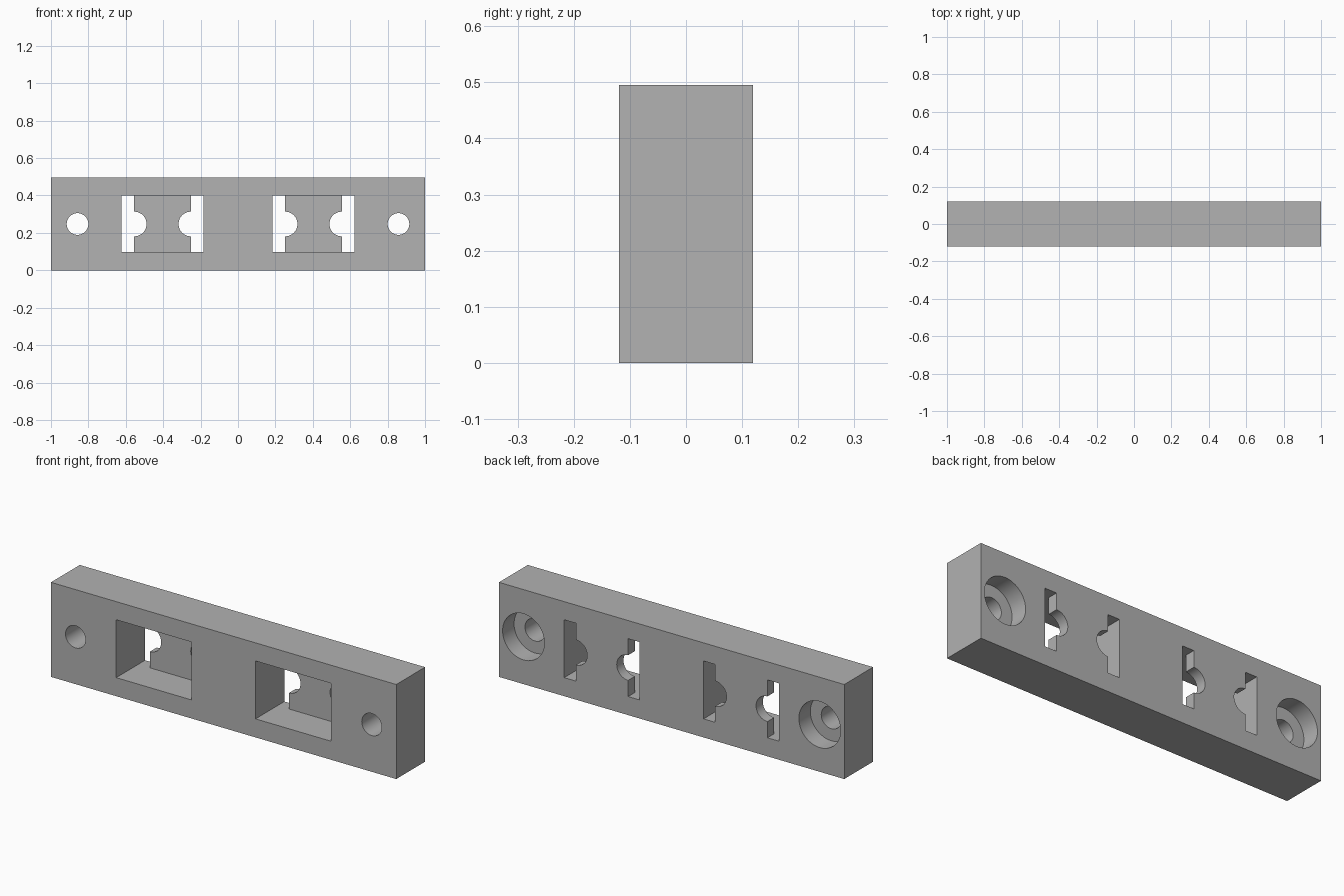
import bpy
import bmesh
from math import cos, sin, pi

if "Cube" in bpy.data.objects:
    bpy.data.objects.remove(bpy.data.objects["Cube"], do_unlink=True)

HALF_DEPTH, HEIGHT = 0.119, 0.495
MID = HEIGHT / 2
POCKET_IN, POCKET_OUT = 0.185, 0.622     # pocket extent along x
POCKET_LOW, POCKET_HIGH = 0.097, 0.4
POCKET_FLOOR = 0.063                     # y of the pocket floor
SLOT, NOTCH = 0.067, 0.066               # slot width, notch radius
HOLE_X, HOLE_R, BORE_R, BORE_DEPTH = 0.858, 0.058, 0.121, 0.095

grey = bpy.data.materials.new("plain grey")
grey.use_nodes = True
grey.diffuse_color = (0.445, 0.445, 0.445, 1)
grey.node_tree.nodes["Principled BSDF"].inputs["Base Color"].default_value = grey.diffuse_color


def prism(name, profile, y0, y1):
    """Extrude an x-z outline from y0 to y1."""
    bm = bmesh.new()
    face = bm.faces.new([bm.verts.new((x, y0, z)) for x, z in profile])
    side = bmesh.ops.extrude_face_region(bm, geom=[face])["geom"]
    moved = [v for v in side if isinstance(v, bmesh.types.BMVert)]
    bmesh.ops.translate(bm, verts=moved, vec=(0, y1 - y0, 0))
    bmesh.ops.recalc_face_normals(bm, faces=bm.faces)
    mesh = bpy.data.meshes.new(name)
    bm.to_mesh(mesh)
    bm.free()
    mesh.materials.append(grey)
    obj = bpy.data.objects.new(name, mesh)
    bpy.context.collection.objects.link(obj)
    return obj


def rect(x0, x1, z0, z1):
    return [(x0, z0), (x1, z0), (x1, z1), (x0, z1)]


def circle(x, r, n=48):
    return [(x + r * cos(2 * pi * i / n), MID + r * sin(2 * pi * i / n)) for i in range(n)]


def slot(wall, d):
    """Tall slot beside a pocket wall with a half-round notch facing direction d."""
    edge = wall + d * SLOT
    angles = [-pi / 2 + pi * i / 24 for i in range(25)]
    arc = [(edge + d * NOTCH * cos(a), MID + NOTCH * sin(a)) for a in angles]
    return [(wall, POCKET_LOW), (edge, POCKET_LOW), *arc, (edge, POCKET_HIGH), (wall, POCKET_HIGH)]


def cut(body, profile, y0, y1):
    cutter = prism("cutter", profile, y0, y1)
    cutter.hide_render = True
    mod = body.modifiers.new("cut", 'BOOLEAN')
    mod.operation, mod.solver, mod.object = 'DIFFERENCE', 'EXACT', cutter
    bpy.ops.object.modifier_apply(modifier=mod.name)
    bpy.data.objects.remove(cutter, do_unlink=True)


# Bar
body = prism("mounting_bar", rect(-1, 1, 0, HEIGHT), -HALF_DEPTH, HALF_DEPTH)
bpy.ops.object.select_all(action='DESELECT')
bpy.context.view_layer.objects.active = body
body.select_set(True)

for s in (-1, 1):
    # Front pocket and the two notched slots through its floor
    cut(body, rect(s * POCKET_IN, s * POCKET_OUT, POCKET_LOW, POCKET_HIGH), -0.2, POCKET_FLOOR)
    cut(body, slot(s * POCKET_IN, s), 0, 0.2)
    cut(body, slot(s * POCKET_OUT, -s), 0, 0.2)
    # Screw hole, counterbored from the back
    cut(body, circle(s * HOLE_X, HOLE_R), -0.2, 0.2)
    cut(body, circle(s * HOLE_X, BORE_R), HALF_DEPTH - BORE_DEPTH, 0.2)

bpy.ops.object.shade_smooth_by_angle()
